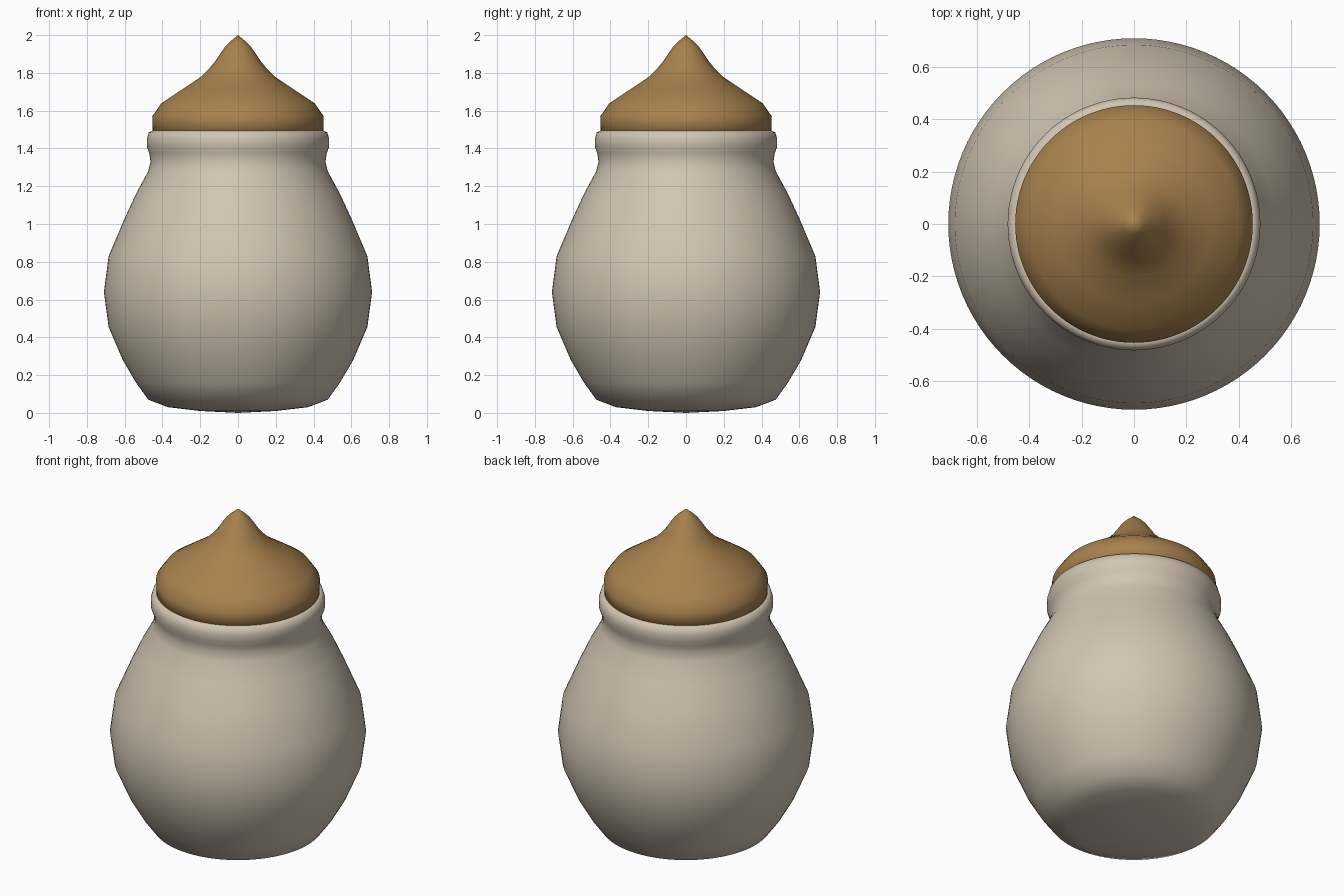
import bpy
import bmesh
from math import tau, radians
from mathutils import Matrix

cube = bpy.data.objects.get("Cube")
if cube:
    bpy.data.objects.remove(cube, do_unlink=True)


def make_material(name, color):
    mat = bpy.data.materials.new(name)
    mat.use_nodes = True
    mat.diffuse_color = (*color, 1)
    mat.node_tree.nodes["Principled BSDF"].inputs["Base Color"].default_value = (*color, 1)
    return mat


def lathe(name, profile, mat, steps=96):
    """Spin a radius/height profile around the z axis into a smooth solid."""
    bm = bmesh.new()
    verts = [bm.verts.new((r, 0, z)) for r, z in profile]
    edges = [bm.edges.new(pair) for pair in zip(verts, verts[1:])]
    bmesh.ops.spin(bm, geom=verts + edges, cent=(0, 0, 0), axis=(0, 0, 1),
                   angle=tau, steps=steps, use_duplicate=False)
    bmesh.ops.remove_doubles(bm, verts=bm.verts, dist=0.0005)
    bmesh.ops.recalc_face_normals(bm, faces=bm.faces)
    mesh = bpy.data.meshes.new(name)
    bm.to_mesh(mesh)
    bm.free()
    mesh.materials.append(mat)
    obj = bpy.data.objects.new(name, mesh)
    bpy.context.collection.objects.link(obj)
    bpy.ops.object.select_all(action="DESELECT")
    obj.select_set(True)
    bpy.context.view_layer.objects.active = obj
    bpy.ops.object.shade_smooth_by_angle(angle=radians(60))
    return obj


cream = make_material("cream glaze", (0.64, 0.56, 0.45))
brown = make_material("brown lid", (0.39, 0.22, 0.075))

# Pot body: rounded foot, wide belly, pinched neck and rolled rim
lathe("jar_body", [
    (0, 0), (0.2, 0.01), (0.37, 0.03), (0.475, 0.07), (0.54, 0.16),
    (0.61, 0.28), (0.685, 0.455), (0.71, 0.64), (0.685, 0.83),
    (0.60, 1.03), (0.54, 1.16), (0.475, 1.28), (0.463, 1.33),
    (0.47, 1.375), (0.483, 1.41), (0.483, 1.45), (0.473, 1.485),
    (0.45, 1.495), (0.42, 1.48), (0, 1.47)], cream)

# Lid: short upright edge sweeping up to a pointed tip
lathe("lid", [
    (0, 1.48), (0.44, 1.485), (0.453, 1.495), (0.454, 1.57), (0.405, 1.64),
    (0.30, 1.71), (0.2, 1.776), (0.155, 1.82), (0.122, 1.86),
    (0.07, 1.937), (0.037, 1.97), (0, 2)], brown)
